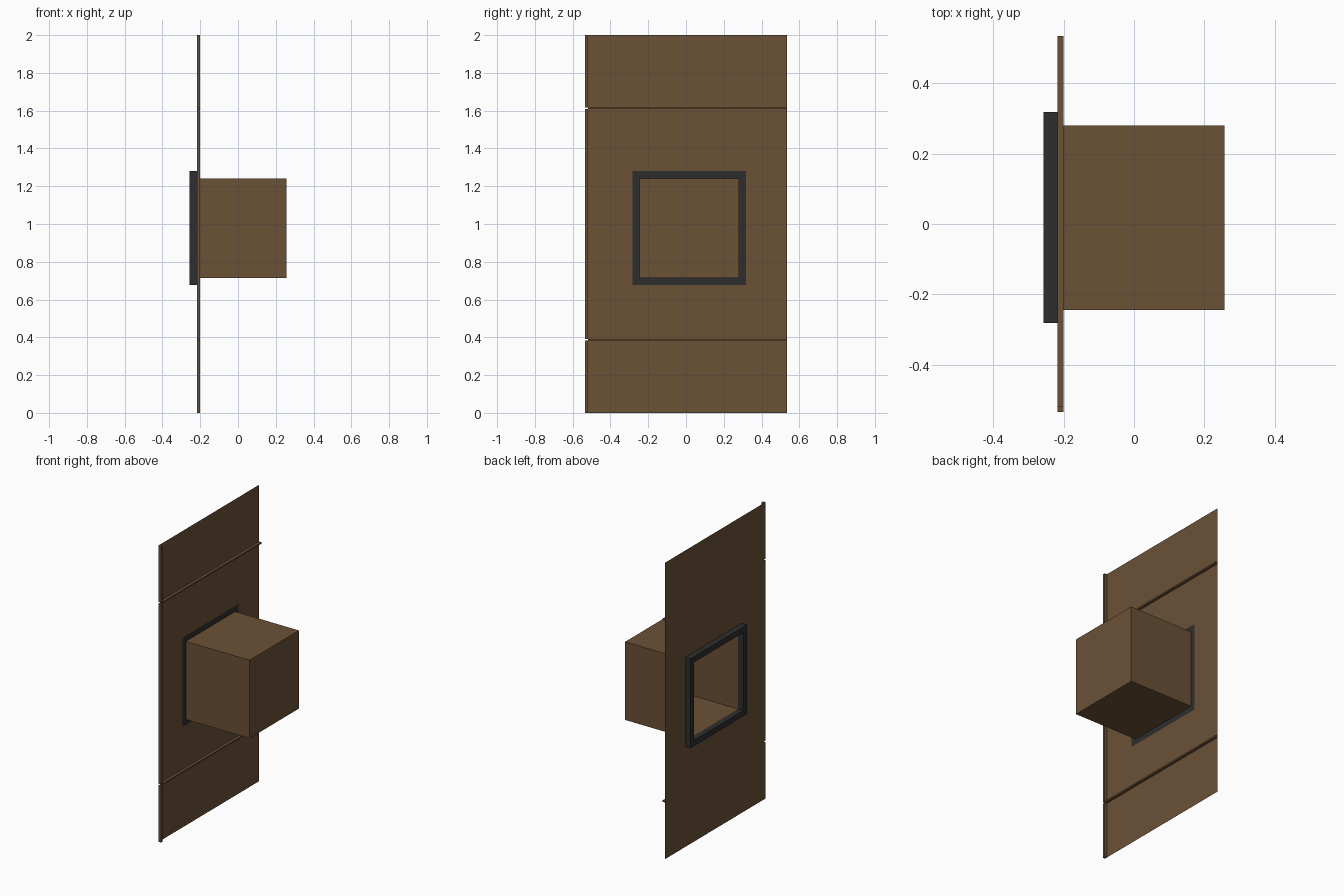
import bpy, bmesh

if "Cube" in bpy.data.objects:
    bpy.data.objects.remove(bpy.data.objects["Cube"])


def material(name, color):
    m = bpy.data.materials.new(name)
    m.diffuse_color = color
    m.use_nodes = True
    m.node_tree.nodes["Principled BSDF"].inputs["Base Color"].default_value = m.diffuse_color
    return m


BROWN = material("brown_panel", (0.147, 0.082, 0.037, 1))
DARK = material("dark_trim", (0.027, 0.027, 0.028, 1))


def finish(name, bm, mat):
    me = bpy.data.meshes.new(name)
    bm.to_mesh(me)
    bm.free()
    me.materials.append(mat)
    ob = bpy.data.objects.new(name, me)
    bpy.context.collection.objects.link(ob)
    return ob


def box(name, lo, hi, mat, open_back=False):
    bm = bmesh.new()
    bmesh.ops.create_cube(bm, size=1)
    for v in bm.verts:
        v.co = [(a + b) / 2 + c * (b - a) for a, b, c in zip(lo, hi, v.co)]
    if open_back:
        bm.normal_update()
        bmesh.ops.delete(bm, geom=[f for f in bm.faces if f.normal.x < -0.9],
                         context='FACES')
    return finish(name, bm, mat)


def ring_points(bm, x, r):
    y0, y1, z0, z1 = r
    return [bm.verts.new((x, y, z)) for y, z in
            ((y0, z0), (y1, z0), (y1, z1), (y0, z1))]


XB, XW, XF = -0.258, -0.218, -0.2      # frame back, wall sheet, batten front
Y0, Y1, BAT = -0.535, 0.535, 0.017
SEAMS = (0.387, 1.613)
GAP = 0.005
OUTER = (-0.282, 0.318, 0.677, 1.28)   # frame outside: y0, y1, z0, z1
INNER = (-0.245, 0.281, 0.715, 1.242)  # frame opening and box size

# three wall panels, the middle one with a square hole, each with an edge batten
levels = (0, *SEAMS, 2)
for i, label in enumerate(("lower", "middle", "upper")):
    z0 = levels[i] + (GAP if i > 0 else 0)
    z1 = levels[i + 1] - (GAP if i < 2 else 0)
    bm = bmesh.new()
    rim = ring_points(bm, XW, (Y0 + BAT, Y1, z0, z1))
    if label == "middle":
        hole = ring_points(bm, XW, OUTER)
        for k in range(4):
            n = (k + 1) % 4
            bm.faces.new((rim[k], rim[n], hole[n], hole[k]))
    else:
        bm.faces.new(rim)
    finish(label + "_wall_panel", bm, BROWN)
    box(label + "_edge_batten", (XW, Y0, z0), (XF, Y0 + BAT, z1), BROWN)

# horizontal battens over the seams
for z, label in zip(SEAMS, ("lower", "upper")):
    box(label + "_seam_batten", (XW, Y0 + BAT, z - GAP), (XF, Y1, z + GAP), BROWN)

# square frame around the opening
bm = bmesh.new()
rings = [ring_points(bm, x, r) for x, r in
         ((XB, OUTER), (XW, OUTER), (XW, INNER), (XB, INNER))]
for j in range(4):
    a, b = rings[j], rings[(j + 1) % 4]
    for k in range(4):
        n = (k + 1) % 4
        bm.faces.new((a[k], a[n], b[n], b[k]))
bmesh.ops.recalc_face_normals(bm, faces=bm.faces)
finish("opening_frame", bm, DARK)

# recessed compartment, open towards the frame
box("recess_box", (XW, INNER[0], INNER[2]), (0.258, INNER[1], INNER[3]),
    BROWN, open_back=True)
